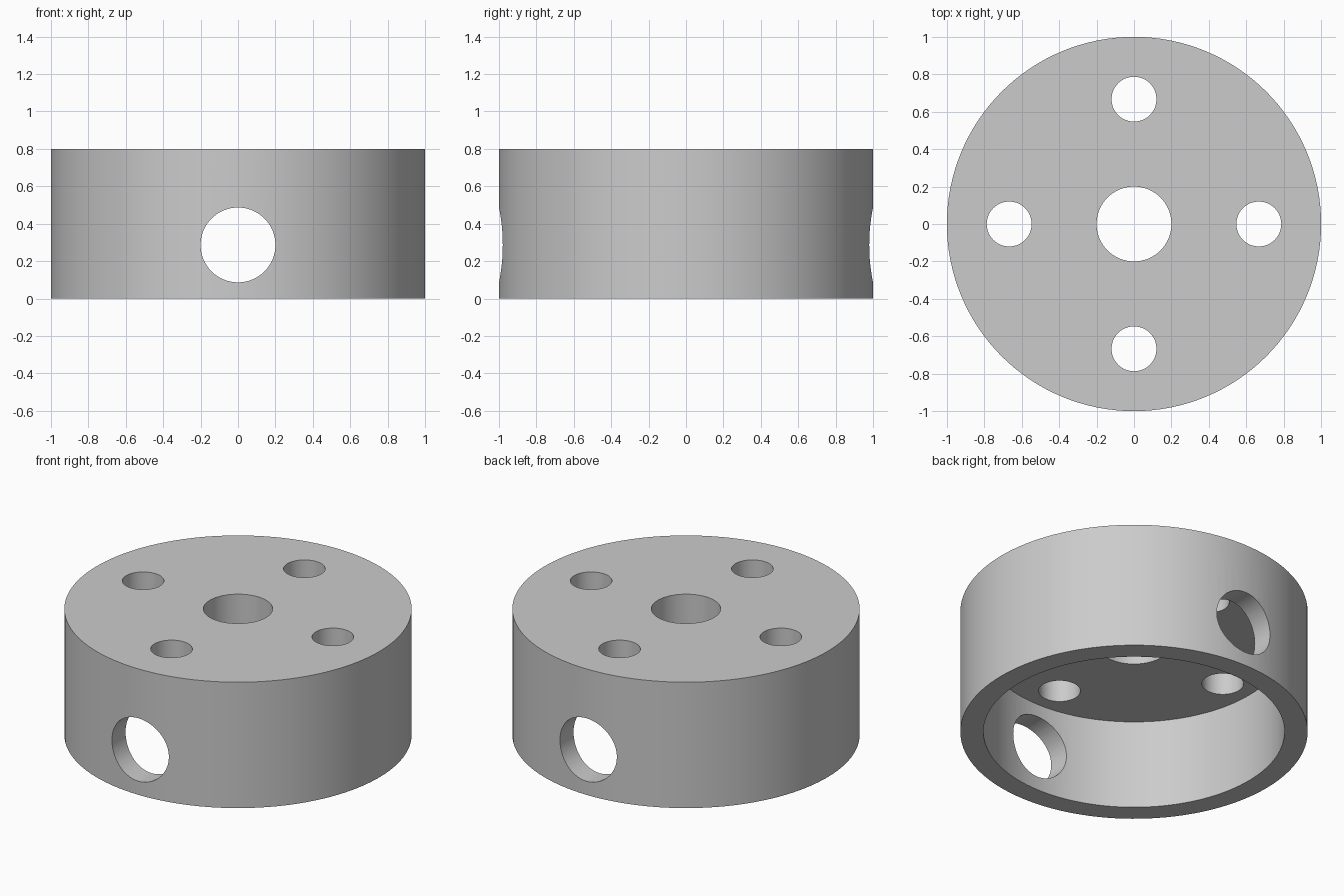
import bpy
import math

default = bpy.data.objects.get("Cube")
if default:
    bpy.data.objects.remove(default, do_unlink=True)

RADIUS, HEIGHT = 1.0, 0.8
CAVITY_RADIUS, CAVITY_HEIGHT = 0.867, 0.567
BORE_RADIUS = 0.2
BOLT_RADIUS, BOLT_CIRCLE = 0.12, 0.667


def cylinder(name, radius, depth, location, rotation=(0, 0, 0), sides=64):
    bpy.ops.mesh.primitive_cylinder_add(vertices=sides, radius=radius, depth=depth,
                                        location=location, rotation=rotation)
    obj = bpy.context.object
    obj.name = obj.data.name = name
    return obj


def cut(body, cutter):
    """Subtract the cutter from the body, then discard it."""
    cutter.hide_render = True
    mod = body.modifiers.new(cutter.name, 'BOOLEAN')
    mod.operation = 'DIFFERENCE'
    mod.solver = 'EXACT'
    mod.object = cutter
    bpy.ops.object.select_all(action='DESELECT')
    bpy.context.view_layer.objects.active = body
    body.select_set(True)
    bpy.ops.object.modifier_apply(modifier=mod.name)
    bpy.data.objects.remove(cutter, do_unlink=True)


# Solid drum
body = cylinder("flanged_cap", RADIUS, HEIGHT, (0, 0, HEIGHT / 2), sides=128)

# Hollow underside, leaving a thick top plate
cut(body, cylinder("cavity", CAVITY_RADIUS, 2 * CAVITY_HEIGHT, (0, 0, 0), sides=128))

# Centre bore
cut(body, cylinder("centre_bore", BORE_RADIUS, 1, (0, 0, HEIGHT)))

# Four bolt holes
for i in range(4):
    a = i * math.pi / 2
    cut(body, cylinder("bolt_hole", BOLT_RADIUS, 1,
                       (BOLT_CIRCLE * math.cos(a), BOLT_CIRCLE * math.sin(a), HEIGHT)))

# Cross hole through the front and back walls
cut(body, cylinder("cross_hole", BORE_RADIUS, 3, (0, 0, CAVITY_HEIGHT / 2 + 0.003),
                   (math.pi / 2, 0, 0)))

# Plain grey metal
grey = bpy.data.materials.new("grey")
grey.use_nodes = True
colour = (0.6, 0.6, 0.6, 1)
grey.diffuse_color = colour
grey.node_tree.nodes["Principled BSDF"].inputs["Base Color"].default_value = colour
body.data.materials.clear()
body.data.materials.append(grey)

# Smooth walls with crisp rims
bpy.context.view_layer.objects.active = body
body.select_set(True)
bpy.ops.object.shade_smooth_by_angle(angle=math.radians(30))
